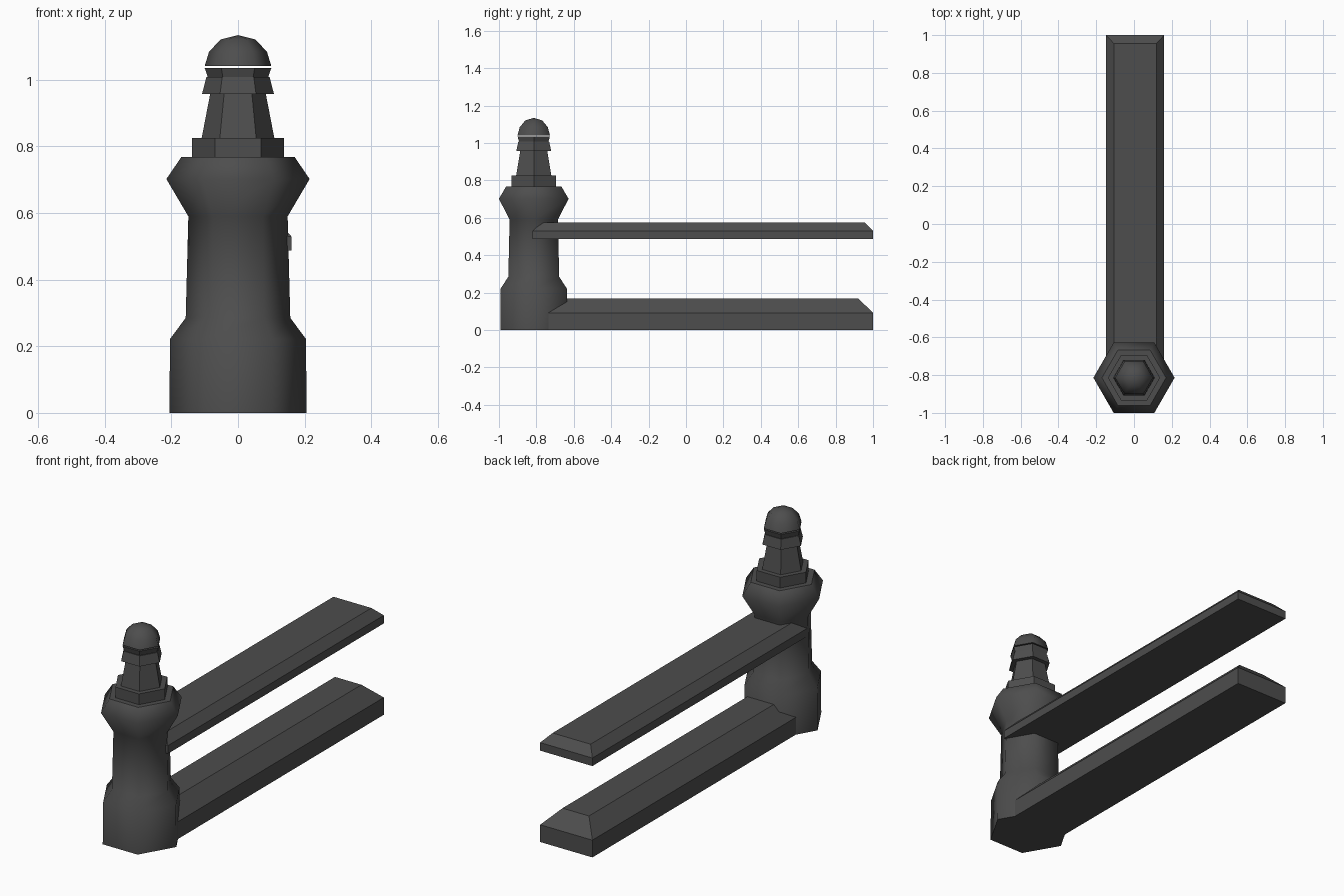
import bpy, bmesh, math

if "Cube" in bpy.data.objects:
    bpy.data.objects.remove(bpy.data.objects["Cube"])

iron = bpy.data.materials.new("dark_grey")
iron.diffuse_color = (0.075, 0.075, 0.075, 1)
iron.use_nodes = True
iron.node_tree.nodes["Principled BSDF"].inputs["Base Color"].default_value = iron.diffuse_color

POST_Y = -0.814


def finish(bm, name, smooth_sides=False):
    bmesh.ops.recalc_face_normals(bm, faces=bm.faces)
    for f in bm.faces:
        f.smooth = smooth_sides and len(f.verts) < 6
    me = bpy.data.meshes.new(name)
    bm.to_mesh(me)
    bm.free()
    me.materials.append(iron)
    ob = bpy.data.objects.new(name, me)
    bpy.context.collection.objects.link(ob)
    return ob


def hex_stack(name, profile, smooth=False):
    """Closed six-sided column from (radius, height) pairs."""
    bm = bmesh.new()
    rings = []
    for r, z in profile:
        if r == 0:
            rings.append([bm.verts.new((0, POST_Y, z))])
        else:
            rings.append([bm.verts.new((r * math.cos(i * math.pi / 3),
                                        POST_Y + r * math.sin(i * math.pi / 3), z))
                          for i in range(6)])
    bm.faces.new(rings[0])
    for a, b in zip(rings, rings[1:]):
        for i in range(6):
            j = (i + 1) % 6
            if len(b) == 1:
                bm.faces.new((a[i], a[j], b[0]))
            else:
                bm.faces.new((a[i], a[j], b[j], b[i]))
    if len(rings[-1]) > 1:
        bm.faces.new(rings[-1])
    return finish(bm, name, smooth)


def rail(name, y0, y1, z0, z1, z2, inset_x, inset_y, x0=-0.148, x1=0.16):
    """Beam with a chamfered top on all four sides."""
    bm = bmesh.new()
    rings = []
    for z, dx, dy in ((z0, 0, 0), (z1, 0, 0), (z2, inset_x, inset_y)):
        rings.append([bm.verts.new(p) for p in (
            (x0 + dx, y0 + dy, z), (x1 - dx, y0 + dy, z),
            (x1 - dx, y1 - dy, z), (x0 + dx, y1 - dy, z))])
    bm.faces.new(rings[0])
    bm.faces.new(rings[-1])
    for a, b in zip(rings, rings[1:]):
        for i in range(4):
            j = (i + 1) % 4
            bm.faces.new((a[i], a[j], b[j], b[i]))
    return finish(bm, name)


# Main post: base, shaft and flared head
hex_stack("post_shaft", [(0.206, 0), (0.204, 0.222), (0.157, 0.285), (0.149, 0.59),
                         (0.215, 0.702), (0.17, 0.768)], True)
# Stepped finial
hex_stack("cap_plate", [(0.138, 0.76), (0.138, 0.825)])
hex_stack("finial_neck", [(0.11, 0.82), (0.083, 0.96)])
hex_stack("finial_collar", [(0.108, 0.957), (0.095, 1.008)])
hex_stack("finial_cup", [(0.088, 1.0), (0.1, 1.035)])
# Dome floats just above the cup
hex_stack("finial_dome", [(0.1, 1.041), (0.087, 1.084), (0.052, 1.121), (0, 1.134)], True)

# Horizontal rails
rail("upper_rail", -0.82, 1.0, 0.487, 0.53, 0.575, 0.042, 0.045)
rail("lower_rail", -0.74, 1.0, 0.0, 0.092, 0.17, 0.076, 0.08)
